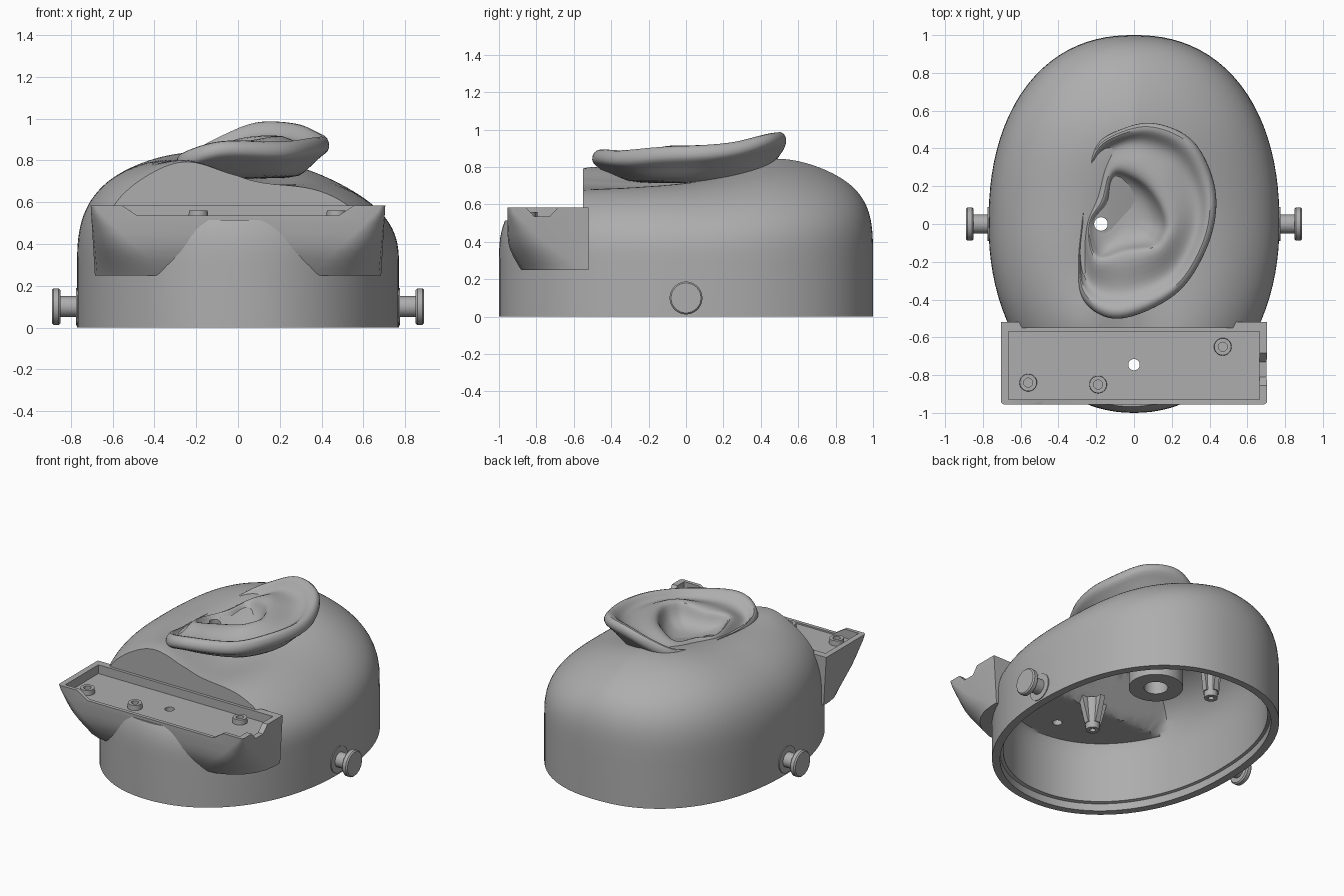
import bpy, bmesh
from math import sin, cos, pi, tau, exp
from mathutils import Vector, Matrix

cube = bpy.data.objects.get("Cube")
if cube:
    bpy.data.objects.remove(cube)

grey = bpy.data.materials.new("plain_grey")
grey.use_nodes = True
grey.diffuse_color = (0.42, 0.42, 0.42, 1)
grey.node_tree.nodes["Principled BSDF"].inputs["Base Color"].default_value = (0.42, 0.42, 0.42, 1)


def loft(name, rings, wrap=False, matrix=Matrix()):
    """Skin equal-length rings; cap both ends, or join last to first."""
    bm = bmesh.new()
    vs = [[bm.verts.new(matrix @ Vector(p)) for p in ring] for ring in rings]
    n = len(vs[0])
    pairs = list(zip(vs, vs[1:])) + ([(vs[-1], vs[0])] if wrap else [])
    for a, b in pairs:
        for i in range(n):
            j = (i + 1) % n
            bm.faces.new((a[i], a[j], b[j], b[i]))
    if not wrap:
        bm.faces.new(vs[0])
        bm.faces.new(vs[-1])
    bmesh.ops.recalc_face_normals(bm, faces=bm.faces)
    mesh = bpy.data.meshes.new(name)
    bm.to_mesh(mesh)
    bm.free()
    mesh.materials.append(grey)
    obj = bpy.data.objects.new(name, mesh)
    bpy.context.collection.objects.link(obj)
    return obj


def lathe(name, profile, matrix, wrap=False, n=32):
    rings = [[(r * cos(tau * i / n), r * sin(tau * i / n), z) for i in range(n)]
             for r, z in profile]
    return loft(name, rings, wrap, matrix)


def tube(name, x, y, z0, z1, r0, r1, hole):
    return lathe(name, [(r0, z0), (r1, z1), (hole, z1), (hole, z0)],
                 Matrix.Translation((x, y, 0)), True)


def wedge(name, x0, x1, y0, y1, z0, z1, fx=0, fy=0):
    """Box whose top flares out by fx, fy."""
    def quad(z, a, b):
        return [(x0 - a, y0 - b, z), (x1 + a, y0 - b, z), (x1 + a, y1 + b, z), (x0 - a, y1 + b, z)]
    return loft(name, [quad(z0, 0, 0), quad(z1, fx, fy)])


def bake(obj, cutters=()):
    """Apply the modifiers and cuts of an object."""
    for c in cutters:
        m = obj.modifiers.new("cut", "BOOLEAN")
        m.operation, m.solver, m.object = "DIFFERENCE", "EXACT", c
    bpy.context.view_layer.update()
    dg = bpy.context.evaluated_depsgraph_get()
    mesh = bpy.data.meshes.new_from_object(obj.evaluated_get(dg))
    obj.modifiers.clear()
    obj.data = mesh


# Domed body: a rounded wall rising into an uneven top
def bump(x, y, cx, cy, sx, sy):
    return exp(-((x - cx) / sx) ** 2 / 2 - ((y - cy) / sy) ** 2 / 2)


def crown(x, y):
    return (0.535 - 0.125 * bump(x, y, 0.07, -0.25, 0.2, 0.35) + 0.035 * bump(x, y, 0, 0.5, 0.5, 0.2)
            + 0.045 * bump(x, y, -0.25, -0.55, 0.13, 0.15) - 0.2 * max(x, 0))


def dome_ring(t, inset, seg=96):
    r = max(cos(pi / 2 * t), 0.01)
    ring = []
    for i in range(seg):
        c, s = cos(tau * i / seg), sin(tau * i / seg)
        n = 2.75 + 0.75 * max(s, 0) ** 2
        e = 2.25 if s > 0 else 2.1
        k = r / (abs(c) ** e + abs(s) ** e) ** (1 / e)
        x, y = (0.77 - inset) * k * c, (1 - inset) * k * s
        z = 0.3 + (crown(x, y) - inset) * (1 - r ** n) ** (1 / n)
        if inset:
            z = min(z, 0.46 + 1.5 * max(y + 0.46, 0))
        ring.append((x, y, z))
    return ring


def dome(name, inset, base):
    def wall(z, d):
        return [(x * d, y * d, z) for x, y, _ in dome_ring(0, inset)]
    steps = 38
    return loft(name, [wall(z, d) for z, d in base]
                + [dome_ring(k / steps, inset) for k in range(steps + 1)])


head_shell = dome("head_shell", 0, [(0, 1)])
cavity = dome("cavity_cutter", 0.07, [(-0.1, 1.025), (0.05, 1.025), (0.055, 1)])
front_cut = wedge("front_cutter", -1.2, 1.2, -1.5, -0.55, 0.515, 1.5)
canal = lathe("canal_cutter", [(0.036, 0.55), (0.036, 1.2)], Matrix.Translation((-0.175, 0, 0)))
tray_hole = lathe("tray_hole_cutter", [(0.03, 0.3), (0.03, 0.8)], Matrix.Translation((0, -0.745, 0)))

# Front tray: block whose rounded corners sweep down into the wall
def tray_ring(z, c, f):
    x, y = 0.705 - 0.06 * (0.585 - z), -0.955 + f
    arc = [pi / 2 * k / 6 for k in range(7)]
    half = [(x, -0.52)] + [(x - c + c * cos(a), y + c - c * sin(a)) for a in arc]
    return [(px, py, z) for px, py in half] + [(-px, py, z) for px, py in reversed(half)]


tray = loft("front_tray", [tray_ring(*p) for p in (
    (0.25, 0.31, 0.075), (0.28, 0.3, 0.055), (0.32, 0.27, 0.032), (0.36, 0.235, 0.014),
    (0.4, 0.19, 0.004), (0.45, 0.14, 0), (0.5, 0.09, 0), (0.55, 0.04, 0), (0.585, 0.02, 0))])
pocket = wedge("pocket_cutter", -0.665, 0.665, -0.93, -0.57, 0.525, 0.7)
front_notch = wedge("front_notch_cutter", -0.48, 0.48, -1.1, -0.92, 0.535, 0.6, 0.1)
side_notch = wedge("side_notch_cutter", 0.64, 0.85, -0.81, -0.73, 0.535, 0.6, 0, 0.06)

# Ear: outer rim and bowl edge, counter-clockwise from the rear
RIM = [(.44, .08, .9), (.41, .28, .92), (.3, .46, .97), (.1, .54, .98), (-.08, .5, .91),
       (-.21, .41, .84), (-.27, .2, .79), (-.28, 0, .79), (-.3, -.2, .78), (-.27, -.41, .82),
       (-.08, -.51, .88), (.22, -.38, .87), (.38, -.15, .89)]
BOWL = [(.17, 0, .92), (.14, .1, .92), (.07, .2, .91), (-.02, .26, .89), (-.09, .28, .86),
        (-.13, .24, .84), (-.16, .12, .83), (-.23, .02, .82), (-.23, -.1, .85), (-.18, -.18, .87),
        (-.05, -.14, .88), (.1, -.12, .91), (.15, -.07, .92)]


def smooth_loop(points, sub=4):
    p = [Vector(q) for q in points]
    out = []
    for i in range(len(p)):
        a, b, c, d = (p[(i + k - 1) % len(p)] for k in range(4))
        for s in range(sub):
            t = s / sub
            out.append(b + (c - a) * t / 2 + (a * 2 - b * 5 + c * 4 - d) * t * t / 2
                       + (b * 3 - a - c * 3 + d) * t ** 3 / 2)
    return out


rim, bowl = smooth_loop(RIM), smooth_loop(BOWL)
floor = Vector((-0.03, 0.03, 0.765))
rings = [[(*floor.lerp(b, k).xy, floor.z + (b.z - floor.z) * lift) for b in bowl]
         for k, lift in ((0.05, 0), (0.45, 0.02), (0.8, 0.25), (0.95, 0.7), (1, 0.95))]
rings += [[b.lerp(r, k) + Vector((0, 0, dz)) for b, r in zip(bowl, rim)]
          for k, dz in ((0.15, 0.005), (0.4, -0.025), (0.58, -0.04), (0.7, -0.025), (0.8, 0.012),
                        (0.92, 0.018), (1, -0.02), (0.98, -0.06), (0.85, -0.08))]
for k, z in ((0.55, 0.74), (0.4, 0.71)):
    rings.append([(*b.lerp(r, k).xy, z) for b, r in zip(bowl, rim)])
ear = loft("ear", rings)
ear.modifiers.new("soften", "SUBSURF").levels = 1

bake(head_shell, [cavity, front_cut, canal, tray_hole])
bake(tray, [cavity, pocket, front_notch, side_notch, tray_hole])
bake(ear, [canal])
parts = [head_shell, tray, ear]

# Small hollow standoffs on the tray floor
for i, (x, y) in enumerate([(-0.56, -0.84), (-0.19, -0.85), (0.47, -0.65)]):
    parts.append(tube(f"tray_standoff_{i + 1}", x, y, 0.515, 0.56, 0.047, 0.045, 0.024))

# Side knobs
knob = [(0.09, 0.74), (0.09, 0.775), (0.05, 0.775), (0.05, 0.85), (0.08, 0.85),
        (0.088, 0.858), (0.088, 0.882), (0.08, 0.89)]
for side, label in ((1, "left"), (-1, "right")):
    parts.append(lathe(label + "_knob", knob,
                       Matrix.Translation((0, 0, 0.1)) @ Matrix.Rotation(side * pi / 2, 4, "Y")))

# Inside: canal collar and two finned screw posts
parts.append(tube("canal_collar", -0.17, 0.01, 0.44, 0.73, 0.17, 0.17, 0.075))
for i, (x, y, top) in enumerate([(-0.04, -0.45, 0.5), (-0.35, 0.33, 0.74)]):
    parts.append(tube(f"screw_post_{i + 1}", x, y, 0.29, top, 0.042, 0.06, 0.018))
    for k in range(4):
        spin = Matrix.Translation((x, y, 0)) @ Matrix.Rotation(k * pi / 2, 4, "Z")
        outline = [(0.03, 0.33), (0.05, 0.33), (0.1, top), (0.03, top)]
        parts.append(loft(f"post_{i + 1}_fin_{k + 1}",
                          [[(r, s, z) for r, z in outline] for s in (-0.018, 0.018)], False, spin))

# Drop the cutters, then smooth the curved faces
for c in (cavity, front_cut, canal, tray_hole, pocket, front_notch, side_notch):
    bpy.data.objects.remove(c)
bpy.ops.object.select_all(action="DESELECT")
for p in parts:
    p.select_set(True)
bpy.context.view_layer.objects.active = head_shell
bpy.ops.object.shade_smooth_by_angle(angle=0.6)
